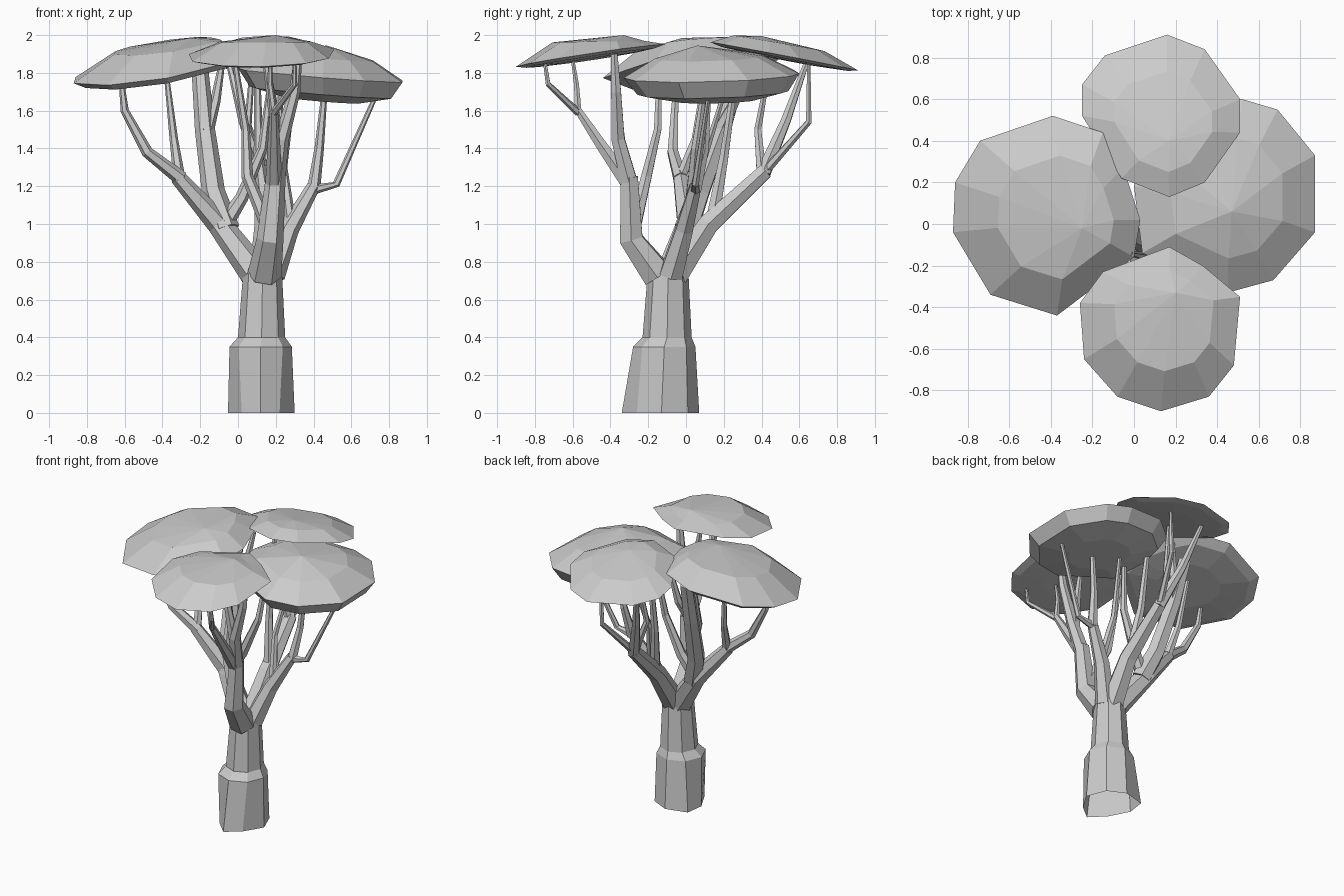
import bpy, bmesh
from math import cos, sin, tau
from mathutils import Vector

cube = bpy.data.objects.get("Cube")
if cube:
    bpy.data.objects.remove(cube)

grey = bpy.data.materials.new("plain grey")
grey.use_nodes = True
grey.diffuse_color = (0.6, 0.6, 0.6, 1)
grey.node_tree.nodes["Principled BSDF"].inputs["Base Color"].default_value = (0.6, 0.6, 0.6, 1)


def loft(name, rings, apex=None, floor=True):
    """Skin a stack of rings, closing the top flat or to an apex."""
    bm = bmesh.new()
    loops = [[bm.verts.new(p) for p in ring] for ring in rings]
    n = len(loops[0])
    for low, high in zip(loops, loops[1:]):
        for i in range(n):
            j = (i + 1) % n
            bm.faces.new((low[i], low[j], high[j], high[i]))
    if floor:
        bm.faces.new(loops[0][::-1])
    if apex:
        tip = bm.verts.new(apex)
        for i in range(n):
            bm.faces.new((loops[-1][i], loops[-1][(i + 1) % n], tip))
    else:
        bm.faces.new(loops[-1])
    bmesh.ops.recalc_face_normals(bm, faces=bm.faces)
    mesh = bpy.data.meshes.new(name)
    bm.to_mesh(mesh)
    bm.free()
    mesh.materials.append(grey)
    obj = bpy.data.objects.new(name, mesh)
    bpy.context.collection.objects.link(obj)


def branch(name, start, end, *path):
    """Six-sided limb along a path, tapering from the start radius to the end radius."""
    pts = [Vector(p) for p in path]
    rings = []
    for k, p in enumerate(pts):
        along = (pts[min(k + 1, len(pts) - 1)] - pts[max(k - 1, 0)]).normalized()
        u = along.cross(Vector((0, 1, 0))).normalized()
        v = along.cross(u)
        r = start + (end - start) * k / (len(pts) - 1)
        rings.append([p + r * (cos(tau * i / 6) * u + sin(tau * i / 6) * v) for i in range(6)])
    loft(name, rings)


def canopy(name, height, slope, drop, rise, lean, apex, outline):
    """Tilted faceted cap: bowl underside, rim, shoulder ring and apex."""
    n = len(outline)
    cx = sum(p[0] for p in outline) / n
    cy = sum(p[1] for p in outline) / n

    def ring(scale, lift, tilt=1, shift=0):
        pts = []
        for x, y in outline:
            dx, dy = (x - cx) * scale, (y - cy) * scale
            z = height + tilt * (slope[0] * dx + slope[1] * dy) + lift
            pts.append((cx + dx + shift * (apex[0] - cx), cy + dy + shift * (apex[1] - cy), z))
        return pts

    loft(name, [ring(.45, -drop), ring(.86, -drop * .68), ring(1, 0), ring(.62, rise, lean, .25)], apex)


# Flared trunk, open at the ground, with an uneven foot
trunk_rings = [[(x, y, 0) for x, y in [(.3, -.13), (.245, .01), (.12, .07), (-.035, .03),
                                       (-.053, -.1), (.02, -.24), (.12, -.34), (.22, -.26)]]]
for z, cx, cy, rx, ry in [(.35, .12, -.115, .165, .165),
                          (.4, .125, -.1, .125, .13), (.74, .13, -.095, .103, .108)]:
    trunk_rings.append([(cx + rx * cos(tau * i / 8), cy + ry * sin(tau * i / 8), z) for i in range(8)])
loft("trunk", trunk_rings, floor=False)

# Left limb and its twigs
branch("side_limb_left", .07, .035, (.18, -.08, .73), (.27, -.01, .97), (.4, .05, 1.2))
branch("side_twig_left_inner", .035, .015, (.4, .05, 1.18), (.43, .1, 1.4), (.46, .12, 1.72))
branch("side_twig_left_outer", .028, .012, (.39, .05, 1.18), (.52, .05, 1.21), (.73, .12, 1.68))
branch("side_twig_left_back", .03, .012, (.28, 0, 1), (.24, .08, 1.3), (.3, .22, 1.75))

# Right limb, forking into a spreading arm and an upright arm
branch("side_limb_right", .085, .042, (.1, -.08, .73), (-.1, .01, 1), (-.32, -.03, 1.25))
branch("side_twig_right_outer", .04, .013, (-.3, -.03, 1.24), (-.48, -.07, 1.38),
       (-.6, -.06, 1.6), (-.62, -.05, 1.78))
branch("side_twig_right_inner", .032, .013, (-.31, -.03, 1.24), (-.34, .05, 1.45), (-.38, .1, 1.8))
branch("upright_limb", .07, .045, (-.06, .0, .97), (-.13, .07, 1.17), (-.175, .19, 1.5), (-.2, .28, 1.8))
branch("upright_twig", .04, .015, (-.17, .17, 1.48), (-.12, .26, 1.65), (-.08, .3, 1.88))
branch("cross_twig", .045, .015, (-.07, 0, 1), (.02, .03, 1.14), (.13, .05, 1.4), (.17, .1, 1.74))

# Front limb and its twigs
branch("front_limb", .09, .052, (.14, -.15, .73), (.17, -.29, .92), (.2, -.3, 1.25))
branch("front_twig_upright", .05, .02, (.2, -.3, 1.22), (.23, -.36, 1.45), (.3, -.37, 1.7), (.32, -.38, 1.9))
branch("front_twig_fork", .038, .014, (.22, -.35, 1.4), (.18, -.37, 1.65), (.14, -.38, 1.9))
branch("front_twig_reaching", .045, .022, (.19, -.31, 1.22), (.19, -.45, 1.42), (.19, -.57, 1.6))
for name, x, y in [("front_tip_near", .17, -.6), ("front_tip_far", .3, -.75)]:
    branch(name, .02, .01, (.19, -.57, 1.59), (x, y + .02, 1.74), (x, y, 1.87))
branch("front_twig_inner", .04, .014, (.17, -.28, .96), (.05, -.21, 1.25), (.04, -.15, 1.5), (-.02, -.14, 1.88))

# Back limb and its twigs
branch("back_limb", .08, .045, (.14, -.06, .73), (.15, .12, 1), (.13, .42, 1.28))
branch("back_twig_middle", .042, .015, (.13, .41, 1.27), (.03, .53, 1.55), (-.05, .64, 1.86))
branch("back_twig_outer", .025, .01, (.13, .42, 1.28), (.22, .65, 1.54), (.23, .65, 1.86))
branch("back_twig_inner", .03, .012, (.13, .4, 1.27), (.05, .38, 1.5), (.08, .45, 1.88))
branch("back_twig_low", .04, .014, (.15, .14, 1.02), (.11, .2, 1.35), (.1, .28, 1.9))

# Four leafy caps
canopy("right_canopy", 1.835, (.16, .13), .055, .11, .85, (-.25, -.02, 1.985),
       [(-.39, .52), (-.74, .4), (-.86, .2), (-.87, -.04), (-.69, -.34),
        (-.37, -.44), (0, -.16), (.03, .02), (-.05, .27), (-.15, .44)])
canopy("left_canopy", 1.79, (-.08, .03), .135, .095, 1, (.47, .06, 1.945),
       [(.52, .6), (.25, .57), (.05, .4), (0, .18), (.04, -.14),
        (.45, -.33), (.67, -.27), (.87, -.04), (.87, .33), (.69, .55)])
canopy("front_canopy", 1.89, (.03, .15), .02, .075, .1, (.2, -.33, 2),
       [(.17, -.11), (-.15, -.23), (-.26, -.38), (-.24, -.65), (-.08, -.83),
        (.13, -.9), (.36, -.83), (.48, -.68), (.51, -.35), (.33, -.2)])
canopy("back_canopy", 1.885, (.01, -.19), .02, .07, .9, (.17, .4, 1.995),
       [(.16, .91), (-.14, .81), (-.25, .67), (-.25, .52), (-.06, .22),
        (.17, .13), (.34, .2), (.51, .44), (.51, .6), (.34, .84)])
